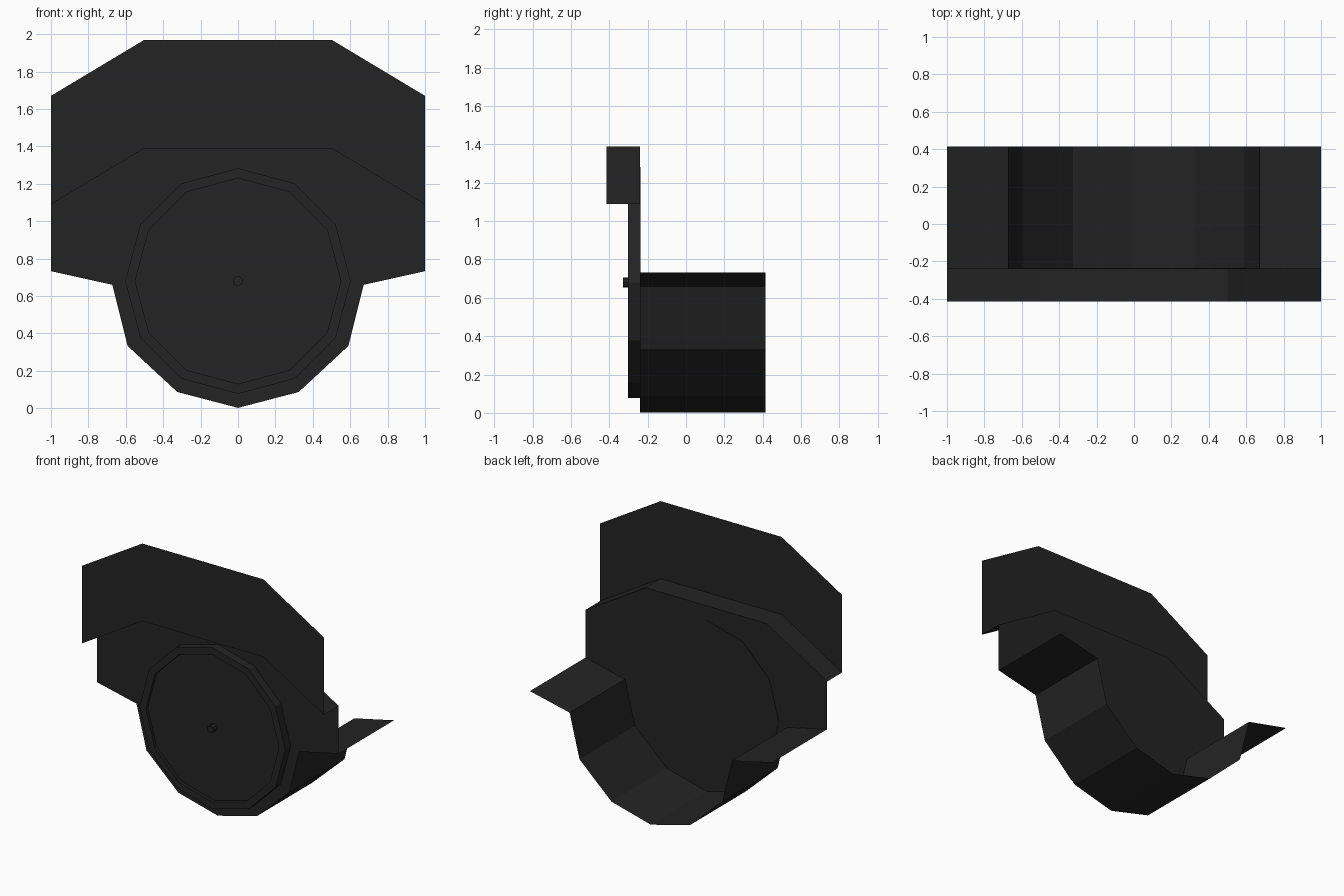
import bpy, bmesh, math

if "Cube" in bpy.data.objects:
    bpy.data.objects.remove(bpy.data.objects["Cube"])

charcoal = bpy.data.materials.new("charcoal")
charcoal.diffuse_color = (0.017, 0.017, 0.017, 1)
charcoal.use_nodes = True
charcoal.node_tree.nodes["Principled BSDF"].inputs["Base Color"].default_value = charcoal.diffuse_color

Y_FRONT, Y_WALL, Y_BACK = -0.415, -0.239, 0.415
AXLE_Z = 0.68


def mirrored(half):
    """Complete a right-half outline (listed from the middle out) to a left-to-right one."""
    return [(-x, z) for x, z in reversed(half) if x > 0] + half


def finish(name, bm):
    me = bpy.data.meshes.new(name)
    bm.to_mesh(me)
    bm.free()
    me.materials.append(charcoal)
    ob = bpy.data.objects.new(name, me)
    bpy.context.collection.objects.link(ob)
    return ob


def sheet(name, outline, y):
    """Flat upright panel facing the front."""
    bm = bmesh.new()
    f = bm.faces.new([bm.verts.new((x, y, z)) for x, z in outline])
    f.normal_update()
    if f.normal.y > 0:
        f.normal_flip()
    bmesh.ops.triangulate(bm, faces=[f])
    return finish(name, bm)


def ribbon(name, path, y0, y1):
    """Open strip swept along y."""
    bm = bmesh.new()
    a = [bm.verts.new((x, y0, z)) for x, z in path]
    b = [bm.verts.new((x, y1, z)) for x, z in path]
    for i in range(len(path) - 1):
        bm.faces.new((a[i], a[i + 1], b[i + 1], b[i]))
    return finish(name, bm)


def turned(name, profile, n):
    """Closed lathe around the axle; profile is (radius, y) from front to back, capped."""
    bm = bmesh.new()
    rings = [[bm.verts.new((r * math.sin(2 * math.pi * i / n), y,
                            AXLE_Z + r * math.cos(2 * math.pi * i / n)))
              for i in range(n)] for r, y in profile]
    for p, q in zip(rings, rings[1:]):
        for i in range(n):
            j = (i + 1) % n
            bm.faces.new((p[i], p[j], q[j], q[i]))
    bm.faces.new(rings[0])
    bm.faces.new(rings[-1])
    bmesh.ops.recalc_face_normals(bm, faces=bm.faces)
    return finish(name, bm)


# Outlines shared by the panels
step = mirrored([(0.5, 1.39), (1.0, 1.09)])
crown = mirrored([(0.5, 1.97), (1.0, 1.67)])
trough = mirrored([(0, 0.002), (0.325, 0.087), (0.59, 0.333), (0.672, 0.66), (1.0, 0.733)])

# Stepped wall
sheet("upper_panel", crown + step[::-1], Y_FRONT)
ribbon("step_ledge", step, Y_FRONT, Y_WALL)
sheet("lower_panel", step + trough[::-1], Y_WALL)

# Open trough behind the wall, with side flanges
ribbon("trough", trough, Y_WALL, Y_BACK)

# Round cover with recessed face, and its centre pin
turned("round_cover", [(0.55, -0.28), (0.55, -0.303), (0.603, -0.303), (0.603, -0.236)], 12)
turned("centre_pin", [(0.027, -0.328), (0.027, -0.27)], 8)
